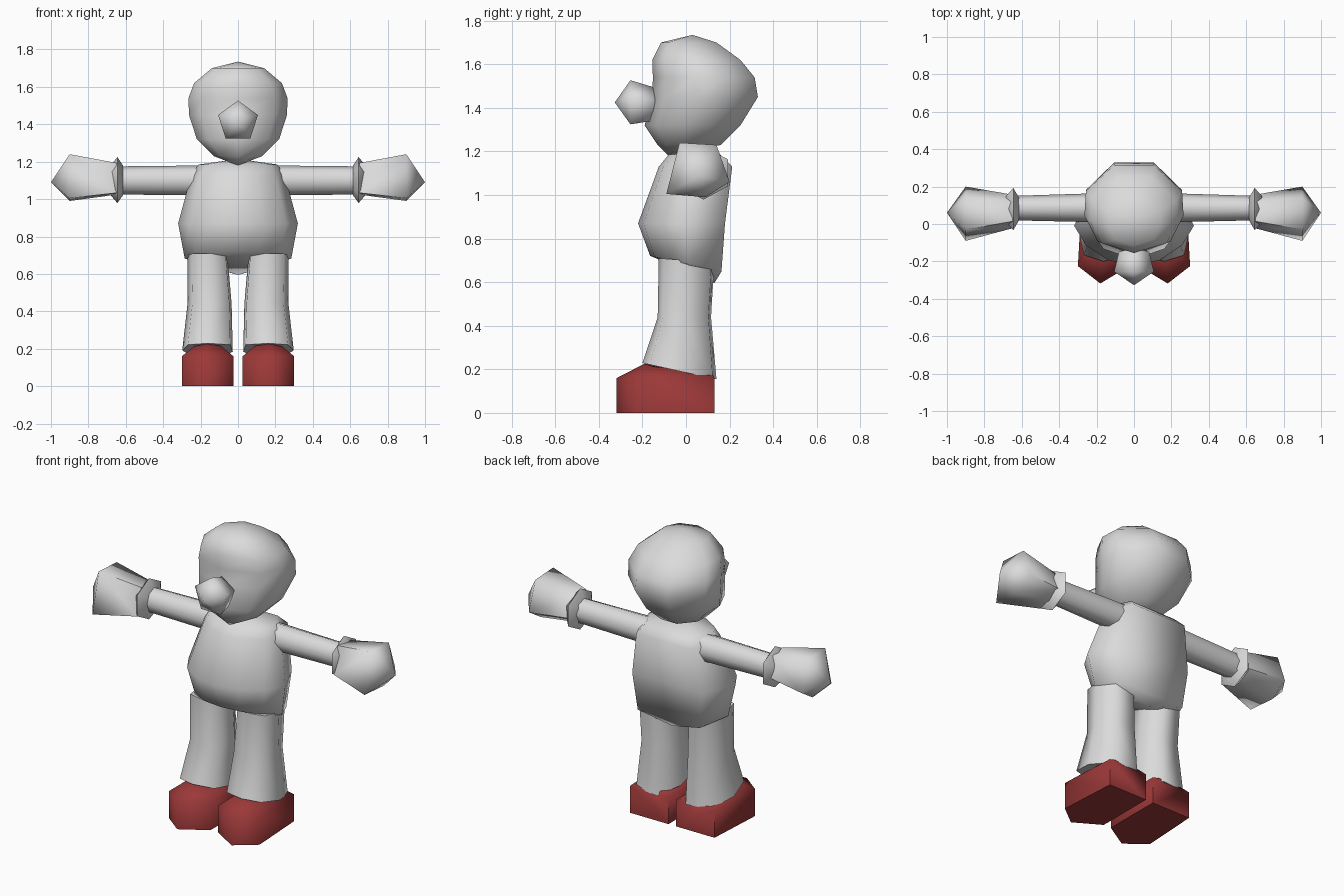
import bpy, bmesh, math

if "Cube" in bpy.data.objects:
    bpy.data.objects.remove(bpy.data.objects["Cube"])


def material(name, rgb):
    m = bpy.data.materials.new(name)
    m.diffuse_color = (*rgb, 1)
    m.use_nodes = True
    m.node_tree.nodes["Principled BSDF"].inputs["Base Color"].default_value = m.diffuse_color
    return m


GREY = material("light grey", (0.71, 0.71, 0.71))
RED = material("dark red", (0.33, 0.04, 0.04))


def loft(name, rings, mat=GREY, start=None, end=None, mirror=False, angle=75):
    """Skin equal-sized rings; close each end with a tip point or a flat cap."""
    bm = bmesh.new()
    loops = [[bm.verts.new(p) for p in ring] for ring in rings]
    n = len(loops[0])
    for a, b in zip(loops, loops[1:]):
        for i in range(n):
            j = (i + 1) % n
            bm.faces.new((a[i], a[j], b[j], b[i]))
    for loop, tip in ((loops[0], start), (loops[-1], end)):
        if tip is None:
            bm.faces.new(loop)
        else:
            t = bm.verts.new(tip)
            for i in range(n):
                bm.faces.new((loop[i], loop[(i + 1) % n], t))
    bmesh.ops.recalc_face_normals(bm, faces=bm.faces)
    me = bpy.data.meshes.new(name)
    bm.to_mesh(me)
    bm.free()
    me.materials.append(mat)
    ob = bpy.data.objects.new(name, me)
    bpy.context.collection.objects.link(ob)
    bpy.ops.object.select_all(action='DESELECT')
    ob.select_set(True)
    bpy.context.view_layer.objects.active = ob
    bpy.ops.object.shade_smooth_by_angle(angle=math.radians(angle))
    if mirror:
        ob.modifiers.new("Mirror", 'MIRROR').use_mirror_merge = False
    return ob


def slice_ring(outline, z, w, front, back, tilt=0, x=0):
    """Horizontal ring from an outline in unit half-width and unit depth."""
    pts = []
    for u, v in outline:
        y = front + (back - front) * v
        pts.append((x + u * w, y, z + tilt * y))
    return pts


def both_sides(half):
    return half + [(-u, v) for u, v in reversed(half) if u > 0]


def round_x(x, y, z, ry, rz, n=6):
    """Ring around the x axis."""
    return [(x, y + ry * math.sin(t), z + rz * math.cos(t))
            for t in (i * math.tau / n for i in range(n))]


def round_y(y, z, r):
    """Five-sided ring around the y axis, point up."""
    return [(r * math.sin(t), y, z + r * math.cos(t))
            for t in (i * math.tau / 5 for i in range(5))]


# Head: flat face, rounded back
head = both_sides([(0, 0), (0.74, 0.13), (1, 0.42), (0.97, 0.7), (0.4, 1)])
head_levels = [(1.23, 0.13, -0.13, 0.16), (1.32, 0.22, -0.19, 0.25),
               (1.45, 0.262, -0.155, 0.33), (1.54, 0.265, -0.152, 0.315),
               (1.62, 0.235, -0.155, 0.25), (1.70, 0.14, -0.115, 0.14)]
loft("head", [slice_ring(head, *lv) for lv in head_levels],
     start=(0, -0.08, 1.18), end=(0, 0.03, 1.735))

# Nose
loft("nose", [round_y(-0.255, 1.415, 0.112), round_y(-0.15, 1.41, 0.085)],
     start=(0, -0.327, 1.425), end=(0, -0.12, 1.41), angle=100)

# Torso: broad back, bulging front
body = both_sides([(0, 0), (0.42, 0.06), (0.8, 0.25), (1, 0.5), (0.72, 0.95)])
body_levels = [(0.685, 0.285, -0.165, 0.18, -0.22), (0.87, 0.32, -0.22, 0.2),
               (1.13, 0.25, -0.125, 0.23), (1.185, 0.21, -0.08, 0.17)]
loft("torso", [slice_ring(body, *lv) for lv in body_levels],
     start=(0, 0.13, 0.595), end=(0, 0.04, 1.215))

# Arms, cuffs and hands
loft("arms", [round_x(0.18, 0.087, 1.1, 0.078, 0.08, 8),
              round_x(0.66, 0.085, 1.1, 0.065, 0.075, 8)], mirror=True)
loft("cuffs", [round_x(0.615, 0.08, 1.1, 0.07, 0.08),
               round_x(0.645, 0.08, 1.102, 0.13, 0.123),
               round_x(0.685, 0.08, 1.1, 0.08, 0.075)], mirror=True, angle=70)
knuckles = [(-0.03, 1.24), (0.14, 1.23), (0.2, 1.06), (0.09, 0.99), (-0.09, 1.005)]
wrist = [(0.07 + (y - 0.06) * 0.62, 1.105 + (z - 1.11) * 0.68) for y, z in knuckles]
loft("hands", [[(0.65, y, z) for y, z in wrist], [(0.9, y, z) for y, z in knuckles]],
     end=(1.0, 0.06, 1.09), mirror=True, angle=73)

# Legs: bent at the knee, flaring toward the ankle
leg = [(-0.9, 0.1), (0, 0), (0.78, 0.1), (1, 0.5), (0.6, 0.95), (-0.5, 1), (-1, 0.6)]
leg_levels = [(0.70, 0.107, -0.125, 0.13, -0.08, 0.163),
              (0.44, 0.118, -0.13, 0.115, 0, 0.152),
              (0.185, 0.135, -0.2, 0.14, -0.22, 0.163)]
loft("legs", [slice_ring(leg, *lv) for lv in leg_levels], mirror=True)

# Shoes: straight heel, pointed toe, raised crown
sole = [(0.025, 0.13), (0.28, 0.13), (0.30, -0.225), (0.18, -0.318), (0.025, -0.225)]
crown = [(0.09, 0.12, 0.18), (0.22, 0.12, 0.18), (0.235, -0.15, 0.213),
         (0.165, -0.19, 0.226), (0.09, -0.15, 0.215)]
loft("shoes", [[(x, y, 0) for x, y in sole], [(x, y, 0.16) for x, y in sole], crown],
     RED, mirror=True)
